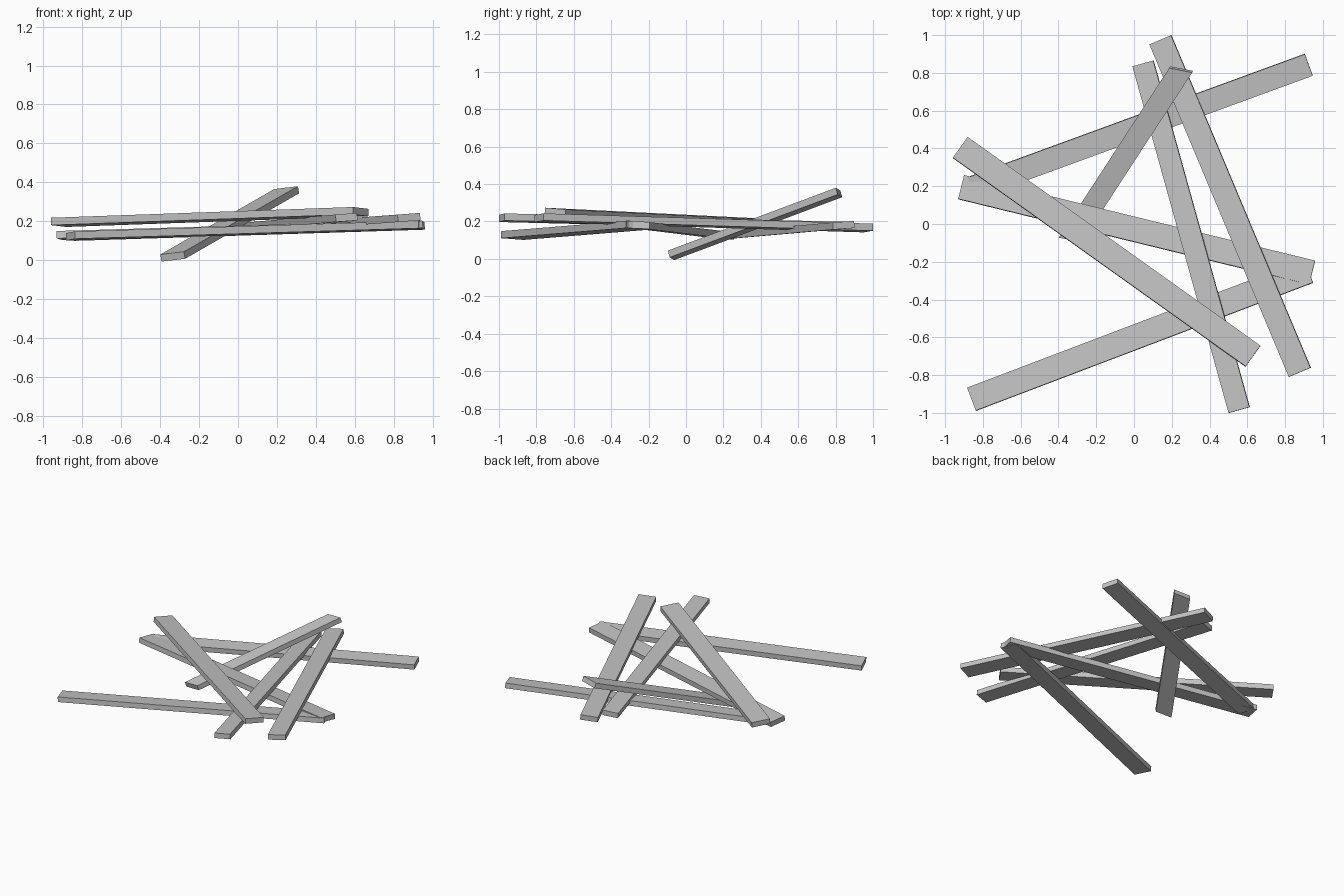
import bpy
import bmesh
import math
from mathutils import Vector

default_cube = bpy.data.objects.get("Cube")
if default_cube:
    bpy.data.objects.remove(default_cube, do_unlink=True)

# One plain grey for all the timber
grey = bpy.data.materials.new("weathered_grey")
grey.use_nodes = True
grey.diffuse_color = (0.55, 0.55, 0.55, 1)
shader = next(n for n in grey.node_tree.nodes if n.type == 'BSDF_PRINCIPLED')
shader.inputs["Base Color"].default_value = grey.diffuse_color
shader.inputs["Roughness"].default_value = 0.8

THICKNESS = 0.038


def plank(name, start, end, width, roll=4, skew=0):
    """Flat board between two end centres, rolled about its length, with optional slanted ends."""
    start, end = Vector(start), Vector(end)
    along = (end - start).normalized()
    side = along.cross(Vector((0, 0, 1))).normalized()
    up = side.cross(along)
    tilt = math.radians(roll)
    across = side * math.cos(tilt) + up * math.sin(tilt)
    normal = up * math.cos(tilt) - side * math.sin(tilt)
    across = (across + along * skew) * width / 2
    normal = normal * THICKNESS / 2

    bm = bmesh.new()
    rings = []
    for centre in (start, end):
        offsets = (-across - normal, across - normal, across + normal, normal - across)
        rings.append([bm.verts.new(centre + offset) for offset in offsets])
    first, last = rings
    bm.faces.new(first)
    bm.faces.new(last[::-1])
    for i in range(4):
        j = (i + 1) % 4
        bm.faces.new((first[i], first[j], last[j], last[i]))
    bmesh.ops.recalc_face_normals(bm, faces=bm.faces)

    mesh = bpy.data.meshes.new(name)
    bm.to_mesh(mesh)
    bm.free()
    mesh.materials.append(grey)
    board = bpy.data.objects.new(name, mesh)
    bpy.context.collection.objects.link(board)
    return board


# Long boards lying across each other
plank("top_diagonal_plank", (-0.92, 0.405, 0.195), (0.63, -0.70, 0.25), 0.135)
plank("middle_plank", (-0.915, 0.195, 0.127), (0.943, -0.258, 0.182), 0.13)
plank("front_plank", (-0.86, -0.928, 0.125), (0.925, -0.25, 0.18), 0.13)
plank("back_plank", (0.925, 0.843, 0.18), (-0.86, 0.19, 0.123), 0.122)
plank("left_side_plank", (0.878, -0.785, 0.22), (0.14, 0.975, 0.165), 0.125)
plank("inner_side_plank", (0.557, -0.985, 0.22), (0.048, 0.85, 0.175), 0.115)

# Short board leaning up through the pile
plank("leaning_plank", (-0.335, -0.08, 0.019), (0.25, 0.818, 0.355), 0.115, roll=0, skew=0.42)
